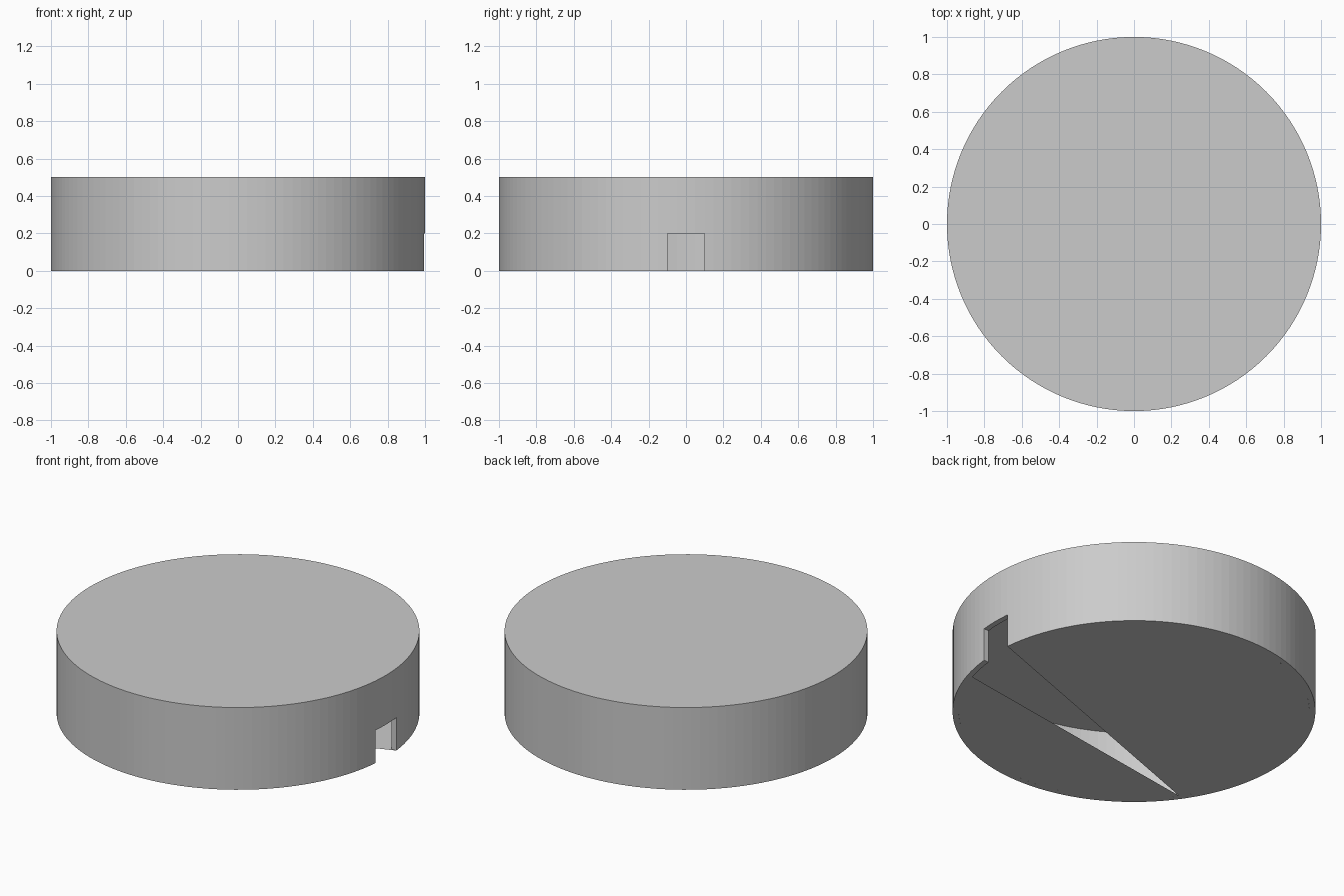
import bpy
import bmesh
from math import asin, cos, sin, radians

if "Cube" in bpy.data.objects:
    bpy.data.objects.remove(bpy.data.objects["Cube"])

R, RI, SEG = 1.0, 0.967, 128      # outer radius, inner radius, sides
HEIGHT, CEILING = 0.5, 0.42


def cylinder(name, r, z0, z1):
    bpy.ops.mesh.primitive_cylinder_add(vertices=SEG, radius=r, depth=z1 - z0,
                                        location=(0, 0, (z0 + z1) / 2))
    ob = bpy.context.object
    ob.name = name
    return ob


def cut(target, cutter):
    cutter.hide_render = True
    mod = target.modifiers.new("cut", 'BOOLEAN')
    mod.operation, mod.solver, mod.object = 'DIFFERENCE', 'EXACT', cutter
    bpy.context.view_layer.objects.active = target
    bpy.ops.object.modifier_apply(modifier=mod.name)
    bpy.data.objects.remove(cutter, do_unlink=True)


# Hollow round shell, closed on top
shell = cylinder("round_shell", R, 0, HEIGHT)
cut(shell, cylinder("cavity_cutter", RI, -0.2, CEILING))

# Square doorway through the wall on the +x side
bpy.ops.mesh.primitive_cube_add(size=1, location=(1.0, 0, 0))
notch = bpy.context.object
notch.name = "notch_cutter"
notch.scale = (0.4, 0.2, 0.4)
cut(shell, notch)


# Thin floor: two circular segments leaving a tapered slit open
def arc(a0, a1, n=48):
    return [(RI * cos(a0 + (a1 - a0) * i / n), RI * sin(a0 + (a1 - a0) * i / n), 0)
            for i in range(n + 1)]


tip = radians(215)
floor_parts = [
    [(0.995, 0.1, 0)] + arc(asin(0.1 / RI), tip, 80),
    arc(tip, radians(343)),
]
bm = bmesh.new()
for pts in floor_parts:
    face = bm.faces.new([bm.verts.new(p) for p in pts])
    face.normal_flip()            # face downwards
mesh = bpy.data.meshes.new("floor_plate")
bm.to_mesh(mesh)
bm.free()
bpy.context.collection.objects.link(bpy.data.objects.new("floor_plate", mesh))
